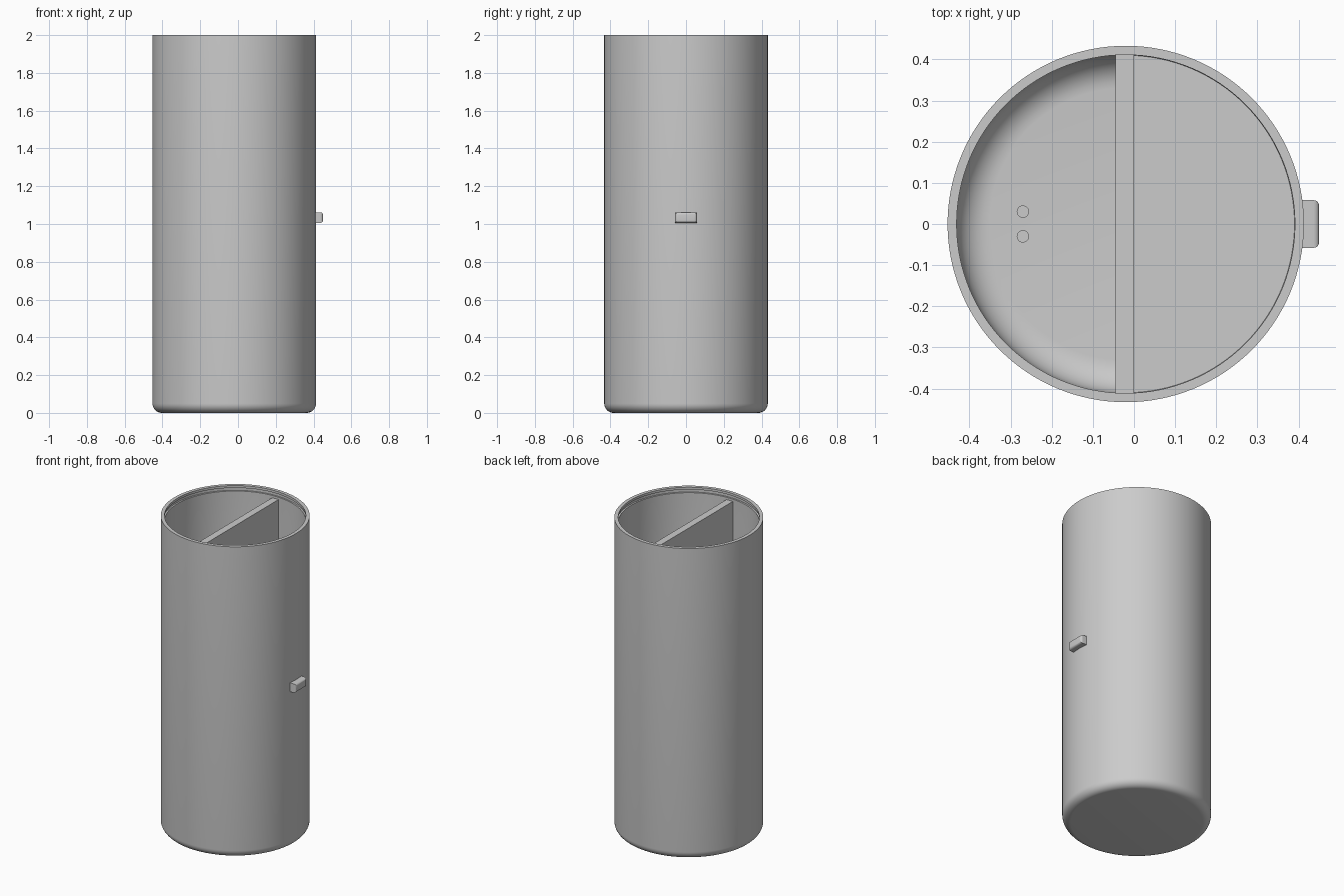
import bpy, bmesh, math
from mathutils import Vector, Matrix

if "Cube" in bpy.data.objects:
    bpy.data.objects.remove(bpy.data.objects["Cube"])

CX, R, RI, SEG = -0.02, 0.433, 0.411, 128
FLOOR = 1.0


def finish(name, bm, angle=35):
    bmesh.ops.remove_doubles(bm, verts=bm.verts, dist=1e-5)
    bmesh.ops.recalc_face_normals(bm, faces=bm.faces)
    mesh = bpy.data.meshes.new(name)
    bm.to_mesh(mesh)
    bm.free()
    ob = bpy.data.objects.new(name, mesh)
    bpy.context.collection.objects.link(ob)
    bpy.ops.object.select_all(action='DESELECT')
    ob.select_set(True)
    bpy.context.view_layer.objects.active = ob
    bpy.ops.object.shade_smooth_by_angle(angle=math.radians(angle))
    return ob


def arc(cx, cz, r, a0, a1, n=8):
    angles = [math.radians(a0 + (a1 - a0) * i / n) for i in range(n + 1)]
    return [(cx + r * math.cos(a), cz + r * math.sin(a)) for a in angles]


def box(name, lo, hi):
    bm = bmesh.new()
    lo, hi = Vector(lo), Vector(hi)
    mat = Matrix.Translation((lo + hi) / 2) @ Matrix.Diagonal((*(hi - lo), 1))
    bmesh.ops.create_cube(bm, size=1, matrix=mat)
    return name, bm


# body: lathed shell with rounded base, grooved rim and bowl-shaped inner floor
profile = [(0, 0)] + arc(R - 0.05, 0.05, 0.05, -90, 0)
profile += [(R, 2), (RI, 2), (RI, 1.985), (RI + 0.01, 1.985), (RI + 0.01, 1.965),
            (RI, 1.965)]
profile += arc(RI - 0.08, FLOOR + 0.08, 0.08, 0, -90) + [(0, FLOOR)]
bm = bmesh.new()
verts = [bm.verts.new((CX + r, 0, z)) for r, z in profile]
edges = [bm.edges.new(pair) for pair in zip(verts, verts[1:])]
bmesh.ops.spin(bm, geom=verts + edges, cent=(CX, 0, 0), axis=(0, 0, 1),
               angle=math.tau, steps=SEG)
finish("body", bm)

# divider wall between the two chambers
finish(*box("divider", (-0.045, -RI, FLOOR - 0.02), (0, RI, 1.95)))

# flat raised floor of the right chamber
bm = bmesh.new()
a = math.acos(0.01 / RI)
pts = [(CX + RI * math.cos(t), RI * math.sin(t))
       for t in [-a + 2 * a * i / 64 for i in range(65)]]
face = bm.faces.new([bm.verts.new((x, y, FLOOR)) for x, y in pts])
top = bmesh.ops.extrude_face_region(bm, geom=[face])["geom"]
bmesh.ops.translate(bm, vec=(0, 0, 0.07),
                    verts=[g for g in top if isinstance(g, bmesh.types.BMVert)])
finish("right_floor", bm)

# pair of small probes in the left chamber
for name, y in (("probe_front", -0.03), ("probe_back", 0.03)):
    bm = bmesh.new()
    bmesh.ops.create_cone(bm, cap_ends=True, segments=24, radius1=0.015, radius2=0.015,
                          depth=0.03, matrix=Matrix.Translation((-0.27, y, FLOOR)))
    finish(name, bm)

# side button with rounded outer edges
name, bm = box("button", (0.39, -0.058, 1.006), (0.45, 0.058, 1.062))
outer = [e for e in bm.edges if max(v.co.x for v in e.verts) > 0.44
         and min(v.co.x for v in e.verts) > 0.44]
bmesh.ops.bevel(bm, geom=outer, offset=0.014, segments=5, profile=0.5, affect='EDGES')
finish(name, bm)
